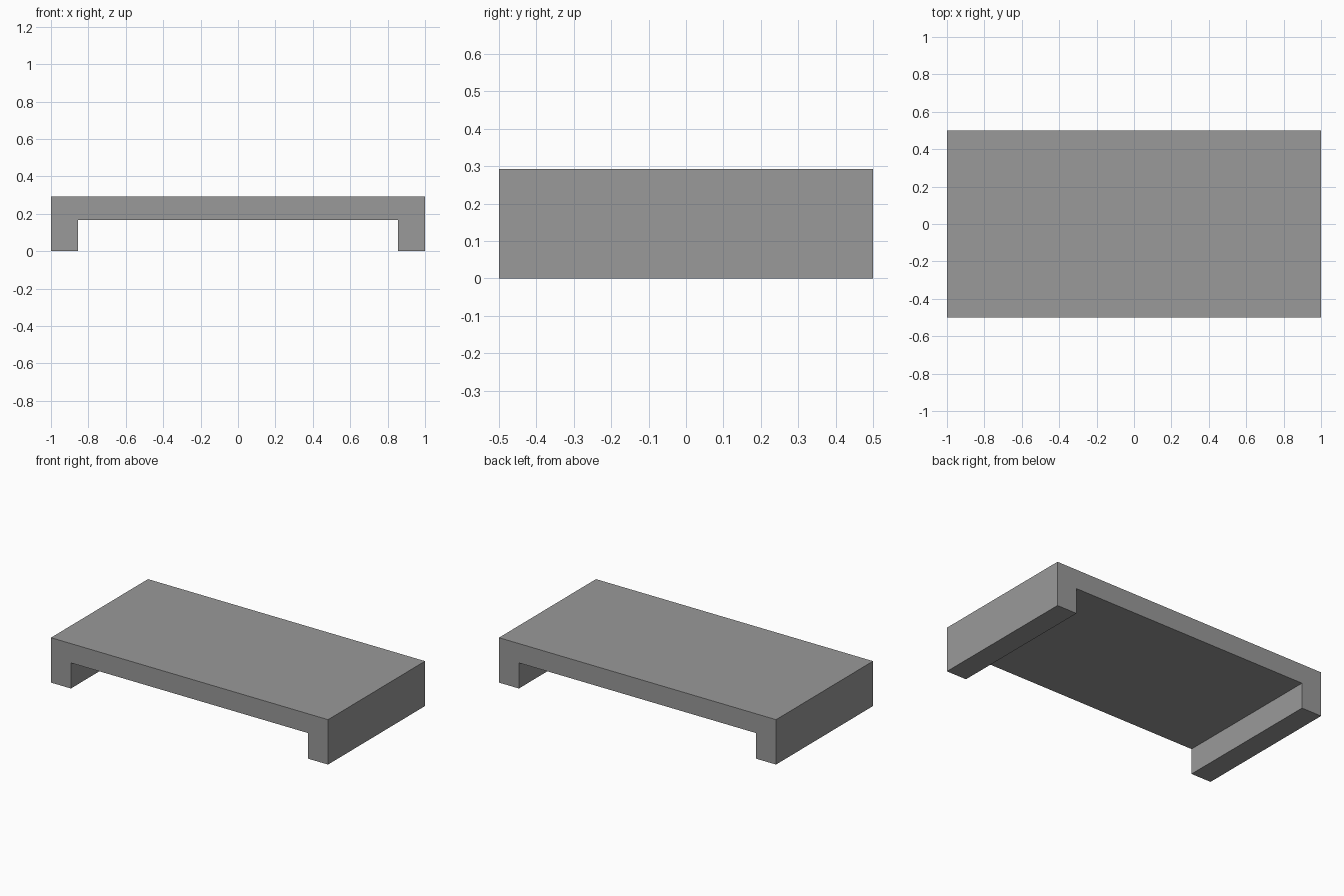
import bpy
import bmesh

cube = bpy.data.objects.get("Cube")
if cube:
    bpy.data.objects.remove(cube, do_unlink=True)

HALF_LENGTH, HALF_DEPTH, HEIGHT = 1.0, 0.5, 0.293
INNER, UNDERSIDE = 0.856, 0.167

# Plain grey finish
grey = bpy.data.materials.new("grey")
grey.use_nodes = True
colour = (0.32, 0.32, 0.32, 1.0)
grey.diffuse_color = colour
grey.node_tree.nodes["Principled BSDF"].inputs["Base Color"].default_value = colour

# Bridge-shaped profile: right half, then mirrored to the other side
half = [(HALF_LENGTH, HEIGHT), (HALF_LENGTH, 0), (INNER, 0), (INNER, UNDERSIDE)]
profile = half + [(-x, z) for x, z in reversed(half)]

# Slab with two end legs, extruded front to back
bm = bmesh.new()
face = bm.faces.new([bm.verts.new((x, -HALF_DEPTH, z)) for x, z in profile])
result = bmesh.ops.extrude_face_region(bm, geom=[face], use_keep_orig=True)
moved = [v for v in result["geom"] if isinstance(v, bmesh.types.BMVert)]
bmesh.ops.translate(bm, verts=moved, vec=(0, 2 * HALF_DEPTH, 0))
bmesh.ops.recalc_face_normals(bm, faces=bm.faces)

mesh = bpy.data.meshes.new("low_bench")
bm.to_mesh(mesh)
bm.free()
mesh.materials.append(grey)
bench = bpy.data.objects.new("low_bench", mesh)
bpy.context.collection.objects.link(bench)
